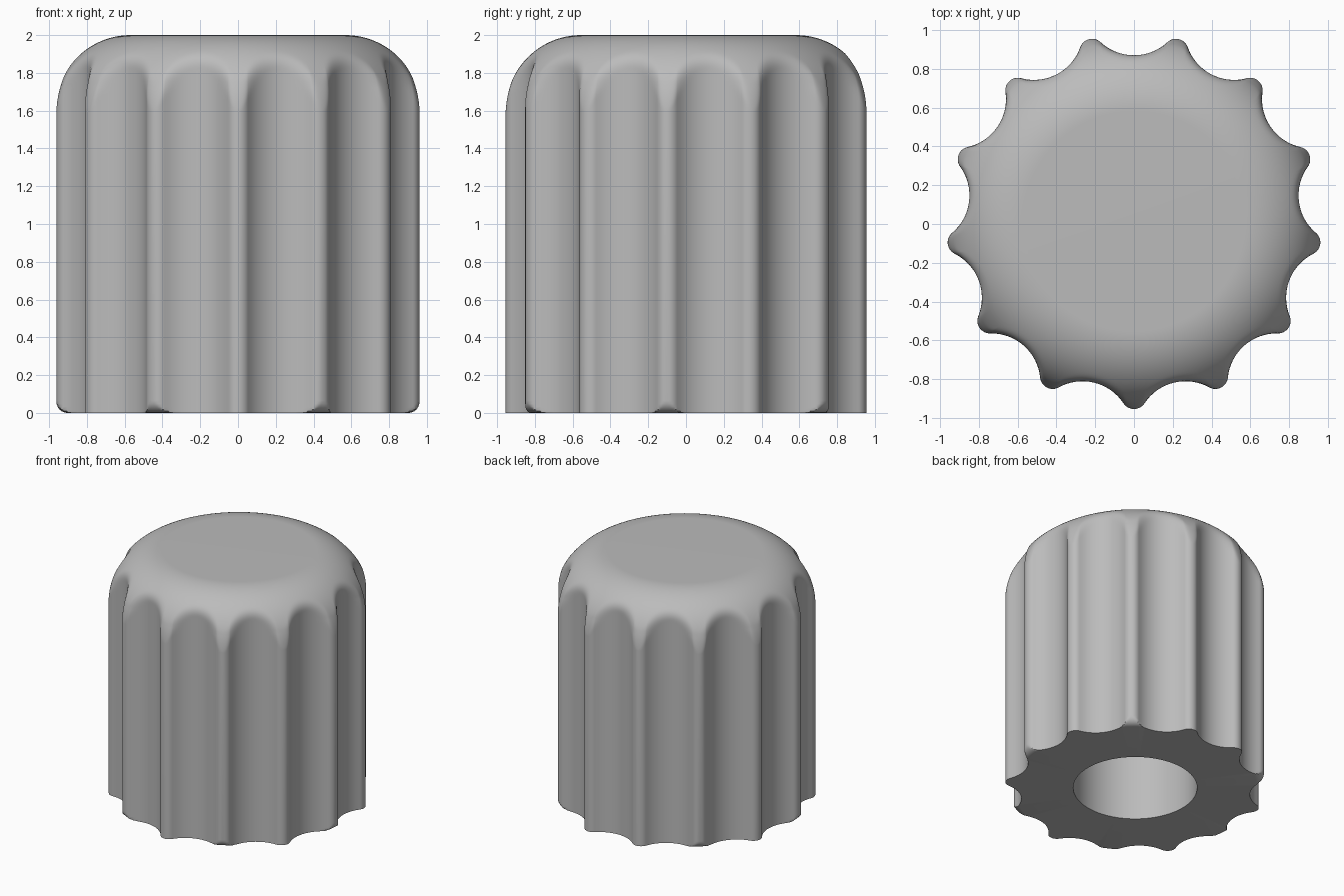
import bpy, bmesh, math

cube = bpy.data.objects.get("Cube")
if cube:
    bpy.data.objects.remove(cube, do_unlink=True)

LOBES = 13
TIP, VALLEY = 0.968, 0.857        # outer and flute-bottom radii
LOBE_R = 0.065                    # rounding of each lobe
HEIGHT, DOME_R = 2.0, 0.4         # total height, top edge rounding
BORE_R, BORE_DEPTH = 0.46, 1.3
FOOT_R = 0.065                    # rounded foot on alternate lobes
Y_SHIFT = 0.0135                  # odd lobe count: centres the bounds

grey = bpy.data.materials.new("plain grey")
grey.use_nodes = True
colour = (0.5, 0.5, 0.5, 1)
grey.diffuse_color = colour
grey.node_tree.nodes["Principled BSDF"].inputs["Base Color"].default_value = colour


def lobe_section():
    """Polar points (radius, angle, lobe index) of lobes joined by tangent flutes."""
    half = math.pi / LOBES
    lr = TIP - LOBE_R
    lx, ly = lr * math.cos(half), lr * math.sin(half)
    # flute radius that makes flute and lobe arcs tangent
    a, b = VALLEY - lx, VALLEY + LOBE_R - VALLEY
    flute = (a * a + ly * ly - b * b) / (2 * (b - a))
    fx = VALLEY + flute
    join = math.atan2(ly, fx - lx)
    pts = []
    n = 16
    for i in range(n):            # flute arc, centred on angle zero
        t = join * (2 * i / n - 1)
        pts.append((fx - flute * math.cos(t), flute * math.sin(t)))
    start = -join                 # lobe arc, from flute contact to the next
    end = 2 * half + join
    for i in range(n):
        t = start + (end - start) * i / n
        pts.append((lx + LOBE_R * math.cos(t), ly + LOBE_R * math.sin(t)))
    section = []
    for k in range(LOBES):
        for i, (x, y) in enumerate(pts):
            angle = math.atan2(y, x) + math.pi / 2 + k * 2 * half
            lobe = k if i >= n else k - 1 + (i > n // 2)
            section.append((math.hypot(x, y), angle, lobe % LOBES))
    return section


def soft_min(a, b, k):
    if k <= 0:
        return min(a, b)
    h = max(k - abs(a - b), 0) / k
    return min(a, b) - h * h * k / 4


section = lobe_section()
front = LOBES // 2                # lobe facing the front
bm = bmesh.new()


def add_ring(z, radius_of):
    ring = []
    for r, angle, lobe in section:
        rr = radius_of(r, lobe)
        ring.append(bm.verts.new((rr * math.cos(angle), rr * math.sin(angle) + Y_SHIFT, z)))
    return ring


def foot_radius(z):
    limit = TIP - FOOT_R + math.sqrt(max(FOOT_R ** 2 - (FOOT_R - z) ** 2, 0))
    return lambda r, lobe: min(r, limit) if (lobe - front) % 2 else r


def dome_radius(a):
    limit = TIP - DOME_R + DOME_R * math.cos(a)
    blend = 0.04 * min(1, a / 0.35)
    return lambda r, lobe: soft_min(r, limit, blend)


# bore floor and wall, then underside, foot, straight flutes and domed top
rings = [add_ring(z, lambda r, lobe: BORE_R) for z in (BORE_DEPTH, 0)]
for i in range(7):
    z = FOOT_R * (1 - math.cos(math.pi / 2 * i / 6))
    rings.append(add_ring(z, foot_radius(z)))
STEPS = 40
for i in range(STEPS + 1):
    a = math.pi / 2 * i / STEPS
    rings.append(add_ring(HEIGHT - DOME_R + DOME_R * math.sin(a), dome_radius(a)))

count = len(section)
for low, high in zip(rings, rings[1:]):
    for i in range(count):
        j = (i + 1) % count
        bm.faces.new((low[i], low[j], high[j], high[i]))
bm.faces.new(rings[-1])
bm.faces.new(list(reversed(rings[0])))
bmesh.ops.recalc_face_normals(bm, faces=bm.faces)

mesh = bpy.data.meshes.new("fluted_knob")
bm.to_mesh(mesh)
bm.free()
mesh.materials.append(grey)
knob = bpy.data.objects.new("fluted_knob", mesh)
bpy.context.collection.objects.link(knob)
bpy.context.view_layer.objects.active = knob
knob.select_set(True)
bpy.ops.object.shade_smooth_by_angle(angle=math.radians(35))
